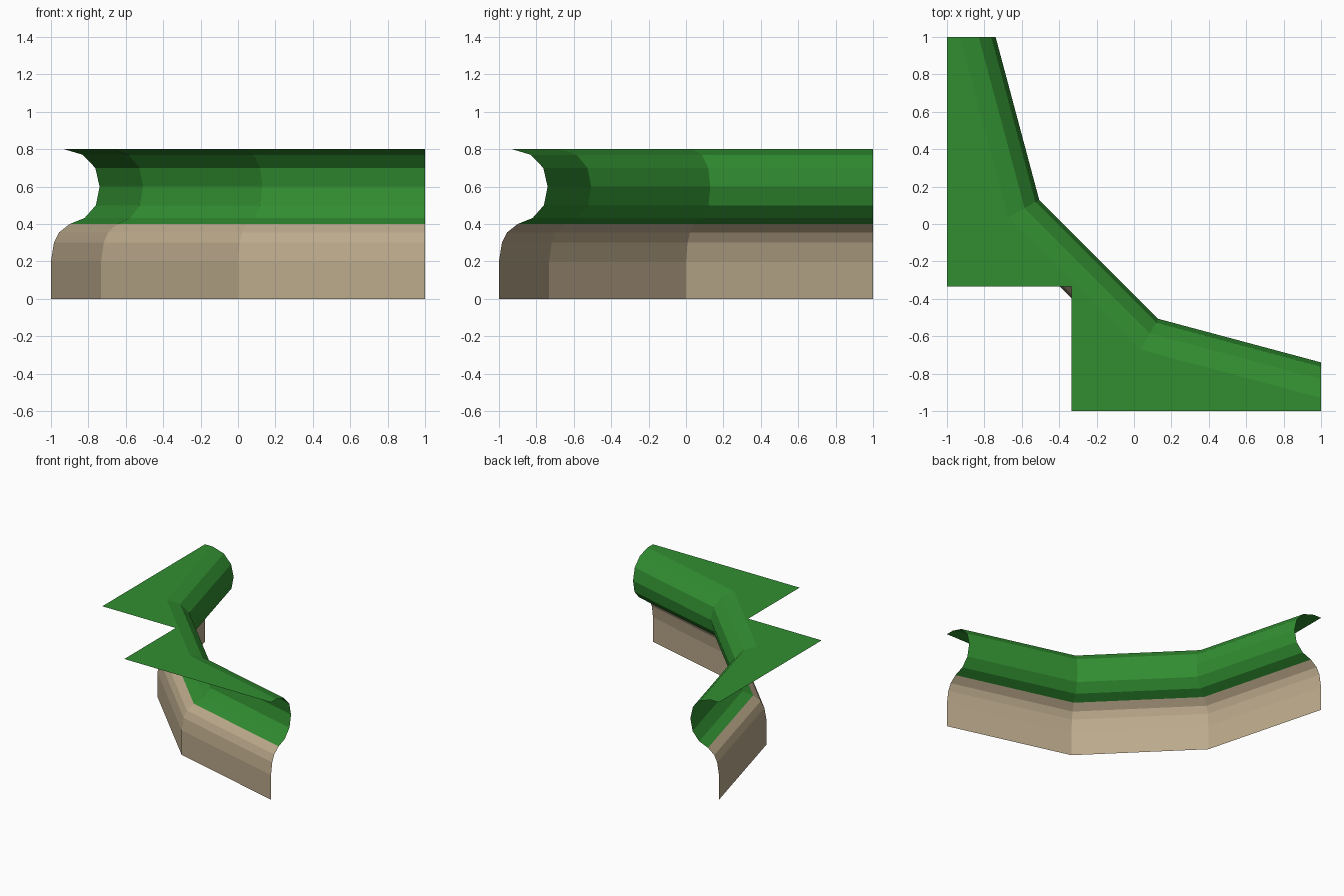
import bpy
import bmesh

cube = bpy.data.objects.get("Cube")
if cube:
    bpy.data.objects.remove(cube, do_unlink=True)


def make_material(name, color):
    mat = bpy.data.materials.new(name)
    mat.use_nodes = True
    mat.diffuse_color = color
    mat.node_tree.nodes["Principled BSDF"].inputs["Base Color"].default_value = color
    return mat


grass = make_material("grass green", (0.031, 0.27, 0.031, 1))
stone = make_material("tan stone", (0.50, 0.40, 0.26, 1))


def path(out, z):
    """Bent cliff line, mitred at its two bends and pushed outwards by out."""
    half = [(-1 + out, 1), (-0.732 + 0.865 * out, 0.5 * out)]
    other = [(y, x) for x, y in reversed(half)]
    return [(x, y, z) for x, y in half + other]


def finish(bm, name, mat):
    mesh = bpy.data.meshes.new(name)
    bm.to_mesh(mesh)
    bm.free()
    mesh.materials.append(mat)
    obj = bpy.data.objects.new(name, mesh)
    bpy.context.collection.objects.link(obj)
    return obj


def sweep(name, profile, mat):
    """Open flat-shaded strip following the cliff line."""
    bm = bmesh.new()
    rows = [[bm.verts.new(p) for p in path(out, z)] for out, z in profile]
    for low, high in zip(rows, rows[1:]):
        for i in range(len(low) - 1):
            bm.faces.new((low[i + 1], low[i], high[i], high[i + 1]))
    return finish(bm, name, mat)


# Profiles as (outward offset, height)
stone_profile = [(0, 0), (0, 0.2), (0.016, 0.3), (0.043, 0.355), (0.1, 0.4)]
grass_profile = [(0.1, 0.4), (0.18, 0.432), (0.24, 0.5), (0.26, 0.6),
                 (0.237, 0.7), (0.17, 0.77), (0.07, 0.8)]

sweep("stone_cliff", stone_profile, stone)
sweep("grass_overhang", grass_profile, grass)

# Flat top with a square notch at the inner corner
notch = -0.333
rim = path(*grass_profile[-1])
inner = [(1, -1), (notch, -1), (notch, notch), (-1, notch), (-1, 1)]
bm = bmesh.new()
outline = [bm.verts.new(p) for p in rim + [(x, y, 0.8) for x, y in inner]]
top = bm.faces.new(outline)
top.normal_update()
if top.normal.z < 0:
    top.normal_flip()
bmesh.ops.triangulate(bm, faces=[top])
finish(bm, "grass_top", grass)
